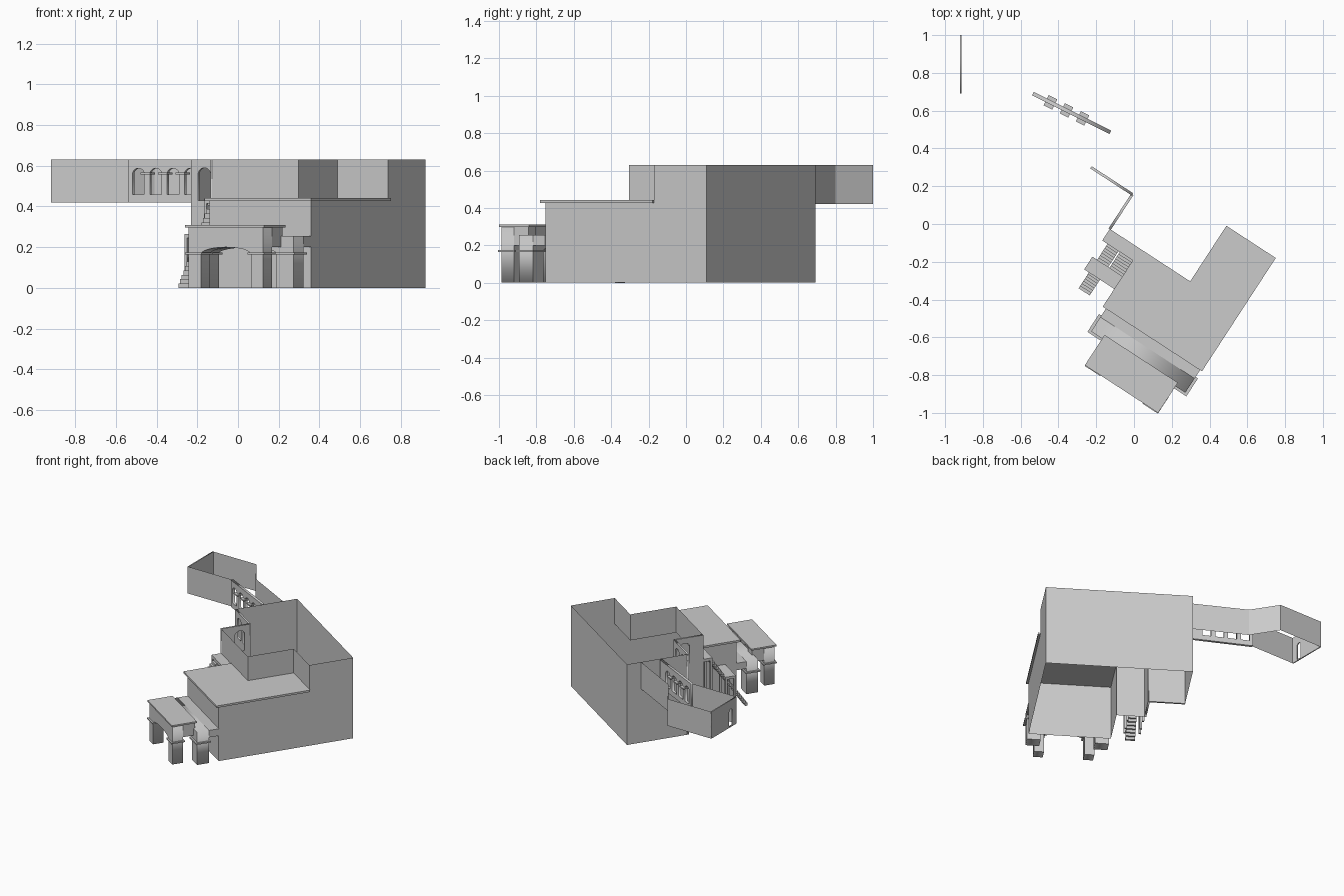
import bpy, bmesh, math
from mathutils import Matrix, Vector

if "Cube" in bpy.data.objects:
    bpy.data.objects.remove(bpy.data.objects["Cube"])

C, S = 0.838, 0.546          # the house is turned about 33 degrees


def W(u, v):
    """house axes (u along the front, v into depth) to world x, y"""
    return (C * u + S * v, -S * u + C * v)


def add(name, bm):
    me = bpy.data.meshes.new(name)
    bm.to_mesh(me)
    bm.free()
    ob = bpy.data.objects.new(name, me)
    bpy.context.collection.objects.link(ob)
    return ob


def prism(name, pts, z0, z1):
    """flat outline in world x, y raised from z0 to z1"""
    bm = bmesh.new()
    f = bm.faces.new([bm.verts.new((x, y, z0)) for x, y in pts])
    r = bmesh.ops.extrude_face_region(bm, geom=[f])
    vs = [e for e in r["geom"] if isinstance(e, bmesh.types.BMVert)]
    bmesh.ops.translate(bm, verts=vs, vec=(0, 0, z1 - z0))
    bmesh.ops.recalc_face_normals(bm, faces=bm.faces)
    return add(name, bm)


def box(name, u0, u1, v0, v1, z0, z1):
    return prism(name, [W(u0, v0), W(u1, v0), W(u1, v1), W(u0, v1)], z0, z1)


def sheets(name, segs):
    """single-sided walls: (start, end, bottom, top)"""
    bm = bmesh.new()
    for p, q, z0, z1 in segs:
        bm.faces.new([bm.verts.new(c) for c in
                      ((*p, z0), (*q, z0), (*q, z1), (*p, z1))])
    bmesh.ops.remove_doubles(bm, verts=bm.verts, dist=1e-4)
    return add(name, bm)


def arch(a, b, z0, spring, crown, n=12):
    m, r = (a + b) / 2, (b - a) / 2
    pts = [(m - r * math.cos(math.pi * i / n),
            spring + (crown - spring) * math.sin(math.pi * i / n)) for i in range(n + 1)]
    return [(a, z0)] + pts + [(b, z0)]


def arch_wall(name, p, q, z0, z1, t, holes):
    """thick wall from p to q with arched holes; holes at floor level cut the outline"""
    p, q = Vector((*p, 0)), Vector((*q, 0))
    d = (q - p).normalized()
    L = (q - p).length
    loops = [[(0, z0)], ]
    for h in holes:
        if h[2] <= z0:
            loops[0] += arch(*h)
        else:
            loops.append(arch(*h))
    loops[0] += [(L, z0), (L, z1), (0, z1)]
    cu = bpy.data.curves.new(name + "_outline", 'CURVE')
    cu.dimensions, cu.fill_mode, cu.extrude = '2D', 'BOTH', t / 2
    for lp in loops:
        sp = cu.splines.new('POLY')
        sp.points.add(len(lp) - 1)
        for pt, (x, z) in zip(sp.points, lp):
            pt.co = (x, z, 0, 1)
        sp.use_cyclic_u = True
    tmp = bpy.data.objects.new(name + "_tmp", cu)
    bpy.context.collection.objects.link(tmp)
    dg = bpy.context.evaluated_depsgraph_get()
    me = bpy.data.meshes.new_from_object(tmp.evaluated_get(dg))
    bpy.data.objects.remove(tmp)
    up = Vector((0, 0, 1))
    n = d.cross(up)
    me.transform(Matrix(((d.x, up.x, n.x, p.x), (d.y, up.y, n.y, p.y),
                         (d.z, up.z, n.z, 0), (0, 0, 0, 1))))
    ob = bpy.data.objects.new(name, me)
    bpy.context.collection.objects.link(ob)


TOP, DECK = 0.63, 0.43

# main house shell, open at top and bottom
sheets("house_walls", [
    (W(.115, -.434), W(.711, -.434), 0, DECK),
    (W(.711, -.434), W(.711, .259), 0, DECK),
    (W(.711, .259), W(.711, .594), 0, TOP),
    (W(.711, .594), W(-.355, .594), 0, TOP),
    (W(-.355, .594), W(-.355, .127), 0, TOP),
    (W(-.093, -.092), W(.115, -.092), 0, TOP),
    (W(.115, -.092), W(.415, -.092), DECK, TOP),
    (W(.415, -.092), W(.415, .259), DECK, TOP),
    (W(.415, .259), W(.711, .259), DECK, TOP),
    (W(.115, -.092), W(.115, -.434), 0, DECK)])

# recessed corner with arched doorways
arch_wall("corner_back_wall", W(-.355, .127), W(-.093, .127), 0, TOP, .014,
          [(.043, .115, .43, .56, .59), (.151, .223, .43, .56, .59)])
arch_wall("corner_side_wall", W(-.093, .127), W(-.093, -.092), 0, TOP, .014,
          [(.042, .115, .43, .56, .59)])

# L-shaped terrace slab
prism("terrace_slab", [W(*p) for p in ((.10, -.457), (.727, -.457), (.727, .259),
      (.415, .259), (.415, -.092), (.10, -.092))], .427, .442)

# front gate with wide arch
arch_wall("gate_front", W(.205, -.72), W(.642, -.72), 0, .298, .08,
          [(.072, .365, 0, .165, .2)])
for i, (a, b) in enumerate(((.205, .277), (.57, .642))):
    box(f"gate_side_{i}", a, b, -.68, -.585, .2, .298)
    box(f"gate_capital_{i}", a - .012, b + .012, -.772, -.668, .165, .175)
box("gate_roof", .19, .653, -.768, -.577, .298, .31)

# lower porch joining gate to house
arch_wall("porch_front", W(.12, -.555), W(.715, -.555), 0, .255, .09,
          [(.1, .495, 0, .17, .2)])
box("porch_roof", .12, .715, -.51, -.434, .2, .255)
for i, (a, b) in enumerate(((.12, .22), (.615, .715))):
    box(f"porch_capital_{i}", a - .015, b + .015, -.613, -.5, .165, .175)

# outside stair with two landings
N = 20
for i in range(N):
    v, z = -.445 + i * .0148, (i + 1) * .0215
    box(f"step_{i}", -.06, .01, v, v + .018, z - .022, z)
    if 12 <= i < 19:
        box(f"side_step_{i}", .018, .1, v, v + .018, z - .022, z)
box("middle_landing", -.09, .113, -.345, -.265, .245, .265)
box("top_landing", -.093, .113, -.165, -.092, .415, .437)
for i, (u, v, z) in enumerate(((-.09, -.345, .25), (-.09, -.28, .25), (.02, -.345, .25),
                               (.02, -.28, .25), (-.093, -.165, .42), (.02, -.165, .42))):
    box(f"landing_post_{i}", u, u + .015, v, v + .015, 0, z)

# raised walkway parapets
sheets("walkway_walls", [
    ((-.92, .69), (-.54, .69), .42, TOP),
    ((-.54, 1.0), (-.92, 1.0), .42, TOP),
    ((-.41, .80), (-.54, 1.0), .42, TOP),
    ((-.03, .60), (-.41, .80), .42, TOP)])
arch_wall("walkway_end_wall", (-.916, 1.0), (-.916, .69), .42, TOP, .008,
          [(.22, .26, .43, .54, .56)])

# walkway arcade with imposts
A, B = Vector((-.535, .69)), Vector((-.125, .485))
arch_wall("walkway_arcade", A, B, .42, TOP, .02,
          [(s - .032, s + .032, .46, .56, .588) for s in (.056, .151, .246, .341)])
d = (B - A).normalized()
n = Vector((-d.y, d.x))
for i, s in enumerate((.1035, .1985, .2935)):
    c = A + d * s
    prism(f"arcade_impost_{i}", [c + d * a * .025 + n * b * .03 for a, b in
          ((-1, -1), (1, -1), (1, 1), (-1, 1))], .557, .567)
